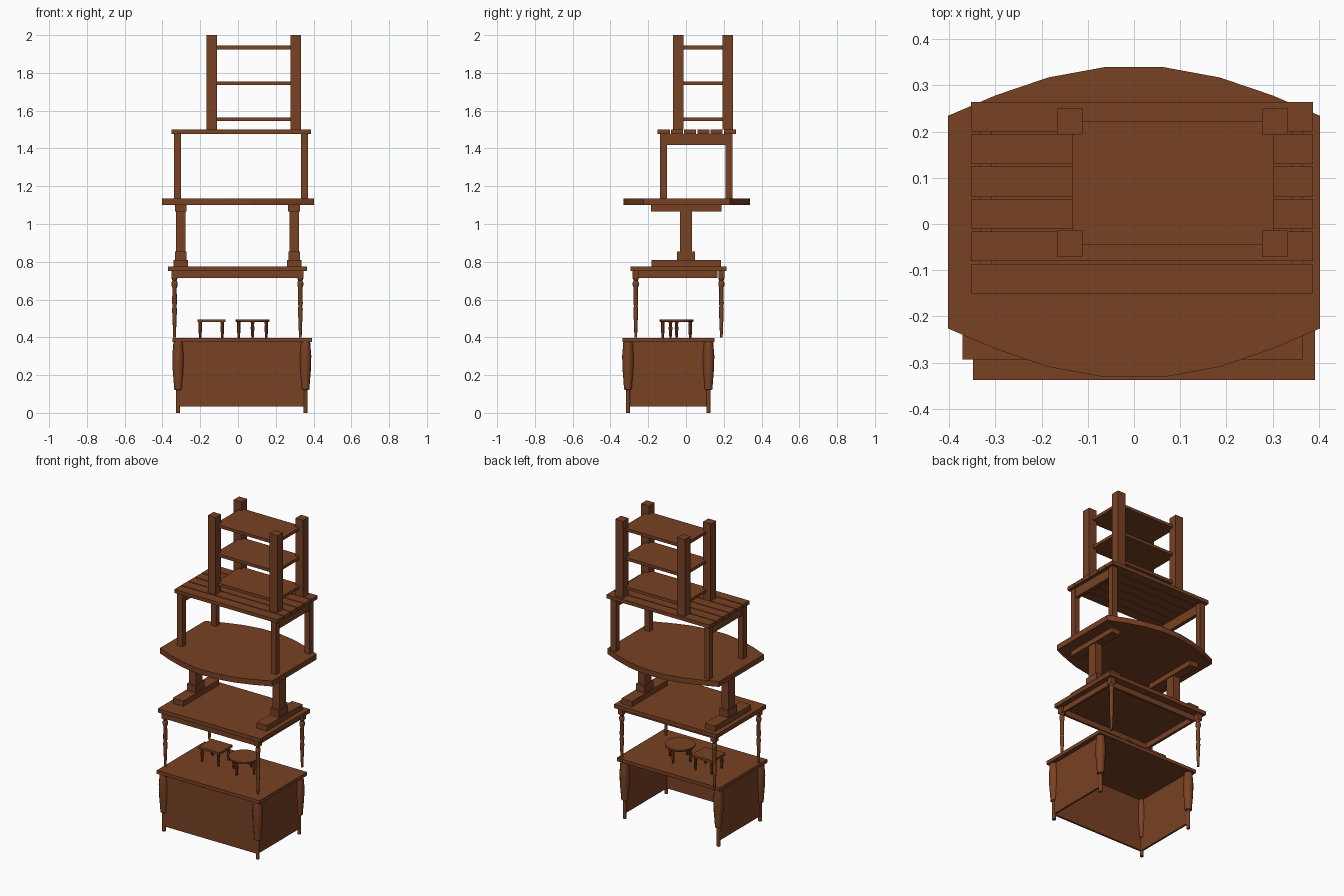
import bpy
import math

cube = bpy.data.objects.get("Cube")
if cube:
    bpy.data.objects.remove(cube, do_unlink=True)

wood = bpy.data.materials.new("brown wood")
wood.use_nodes = True
wood.diffuse_color = (0.19, 0.053, 0.017, 1)
wood.node_tree.nodes["Principled BSDF"].inputs["Base Color"].default_value = wood.diffuse_color


def add_mesh(name, verts, faces):
    mesh = bpy.data.meshes.new(name)
    mesh.from_pydata(verts, [], faces)
    mesh.materials.append(wood)
    obj = bpy.data.objects.new(name, mesh)
    bpy.context.collection.objects.link(obj)
    return obj


def prism(name, outline, z0, z1):
    """Extrude a counter-clockwise outline from z0 to z1."""
    n = len(outline)
    verts = [(x, y, z) for z in (z0, z1) for x, y in outline]
    sides = [(i, (i + 1) % n, (i + 1) % n + n, i + n) for i in range(n)]
    return add_mesh(name, verts, sides + [tuple(reversed(range(n))), tuple(range(n, 2 * n))])


def box(name, x0, x1, y0, y1, z0, z1):
    return prism(name, [(x0, y0), (x1, y0), (x1, y1), (x0, y1)], z0, z1)


def turned(name, x, y, profile, sides=12):
    """Lathe a (radius, height) profile around a vertical axis."""
    verts = [(x + r * math.cos(math.tau * i / sides), y + r * math.sin(math.tau * i / sides), z)
             for r, z in profile for i in range(sides)]
    faces = []
    for k in range(len(profile) - 1):
        a, b = k * sides, (k + 1) * sides
        faces += [(a + i, a + (i + 1) % sides, b + (i + 1) % sides, b + i) for i in range(sides)]
    last = len(verts) - sides
    faces += [tuple(reversed(range(sides))), tuple(range(last, last + sides))]
    obj = add_mesh(name, verts, faces)
    bpy.ops.object.select_all(action="DESELECT")
    obj.select_set(True)
    bpy.context.view_layer.objects.active = obj
    bpy.ops.object.shade_smooth_by_angle(angle=math.radians(40))
    return obj


def corners(xs, ys):
    return [(x, y) for x in xs for y in ys]


# Desk: top, three panels, open back and underside
box("desk_top", -0.348, 0.391, -0.337, 0.152, 0.375, 0.397)
box("desk_front_panel", -0.318, 0.36, -0.315, -0.303, 0.035, 0.375)
for side, x in (("right", -0.322), ("left", 0.35)):
    box(f"desk_{side}_panel", x, x + 0.012, -0.31, 0.125, 0.035, 0.375)
desk_leg = [(0.011, 0), (0.011, 0.12), (0.021, 0.125), (0.024, 0.17), (0.029, 0.23),
            (0.031, 0.3), (0.027, 0.35), (0.025, 0.375)]
for x, y in corners((-0.317, 0.357), (-0.307, 0.119)):
    turned("desk_leg", x, y, desk_leg)

# Square stool and round stool
stool_leg = [(0.006, 0.397), (0.01, 0.45), (0.008, 0.465), (0.01, 0.482)]
box("square_stool_seat", -0.215, -0.065, -0.097, 0.037, 0.48, 0.495)
for x, y in corners((-0.2, -0.083), (-0.082, 0.022)):
    turned("square_stool_leg", x, y, stool_leg, 8)
turned("round_stool_seat", 0.077, -0.05, [(0.085, 0.48), (0.09, 0.485), (0.09, 0.495)], 24)
for i in range(4):
    a = i * math.pi / 2
    turned("round_stool_leg", 0.077 + 0.073 * math.cos(a), -0.05 + 0.073 * math.sin(a), stool_leg, 8)

# Table with turned legs and a hollow apron
box("lower_table_top", -0.371, 0.366, -0.293, 0.215, 0.75, 0.775)
for y in (-0.281, 0.153):
    box("lower_table_long_apron", -0.33, 0.332, y, y + 0.014, 0.715, 0.75)
for x in (-0.33, 0.318):
    box("lower_table_short_apron", x, x + 0.014, -0.27, 0.16, 0.715, 0.75)
table_leg = [(0.007, 0.4), (0.01, 0.48), (0.013, 0.55), (0.01, 0.565), (0.013, 0.58),
             (0.011, 0.66), (0.016, 0.675), (0.016, 0.69), (0.011, 0.7), (0.016, 0.712)]
for x, y in corners((-0.336, 0.33), (-0.266, 0.187)):
    turned("lower_table_leg", x, y, table_leg)
    box("lower_table_leg_block", x - 0.016, x + 0.016, y - 0.016, y + 0.016, 0.712, 0.75)

# Trestle table with a bowed top
half = [(0.402, 0.23), (0.3, 0.274), (0.185, 0.313), (0.065, 0.335)]
back = half + [(-x, y) for x, y in reversed(half)]
outline = [(x, y + 0.004) for x, y in back + [(-x, -y) for x, y in back]]
prism("trestle_table_top", outline, 1.1, 1.135)
for x in (-0.303, 0.297):
    box("trestle_foot", x - 0.038, x + 0.038, -0.182, 0.185, 0.775, 0.81)
    box("trestle_base", x - 0.03, x + 0.03, -0.048, 0.047, 0.81, 0.855)
    box("trestle_column", x - 0.025, x + 0.025, -0.033, 0.032, 0.855, 1.075)
    box("trestle_bracket", x - 0.031, x + 0.031, -0.185, 0.188, 1.067, 1.1)

# Slatted table
for i in range(6):
    y = -0.15 + 0.07 * i
    box("slat", -0.352, 0.387, y, y + 0.064, 1.477, 1.5)
for x in (-0.34, 0.333):
    for y in (-0.138, 0.208):
        box("slatted_table_leg", x, x + 0.037, y, y + 0.037, 1.135, 1.477)
    box("slatted_table_rail", x + 0.008, x + 0.032, -0.103, 0.21, 1.417, 1.477)

# Shelf unit with four posts
for x, y in corners((-0.167, 0.277), (-0.07, 0.194)):
    box("shelf_post", x, x + 0.056, y, y + 0.056, 1.5, 2.0)
for z in (1.546, 1.736, 1.925):
    box("shelf", -0.133, 0.303, -0.045, 0.222, z, z + 0.019)
